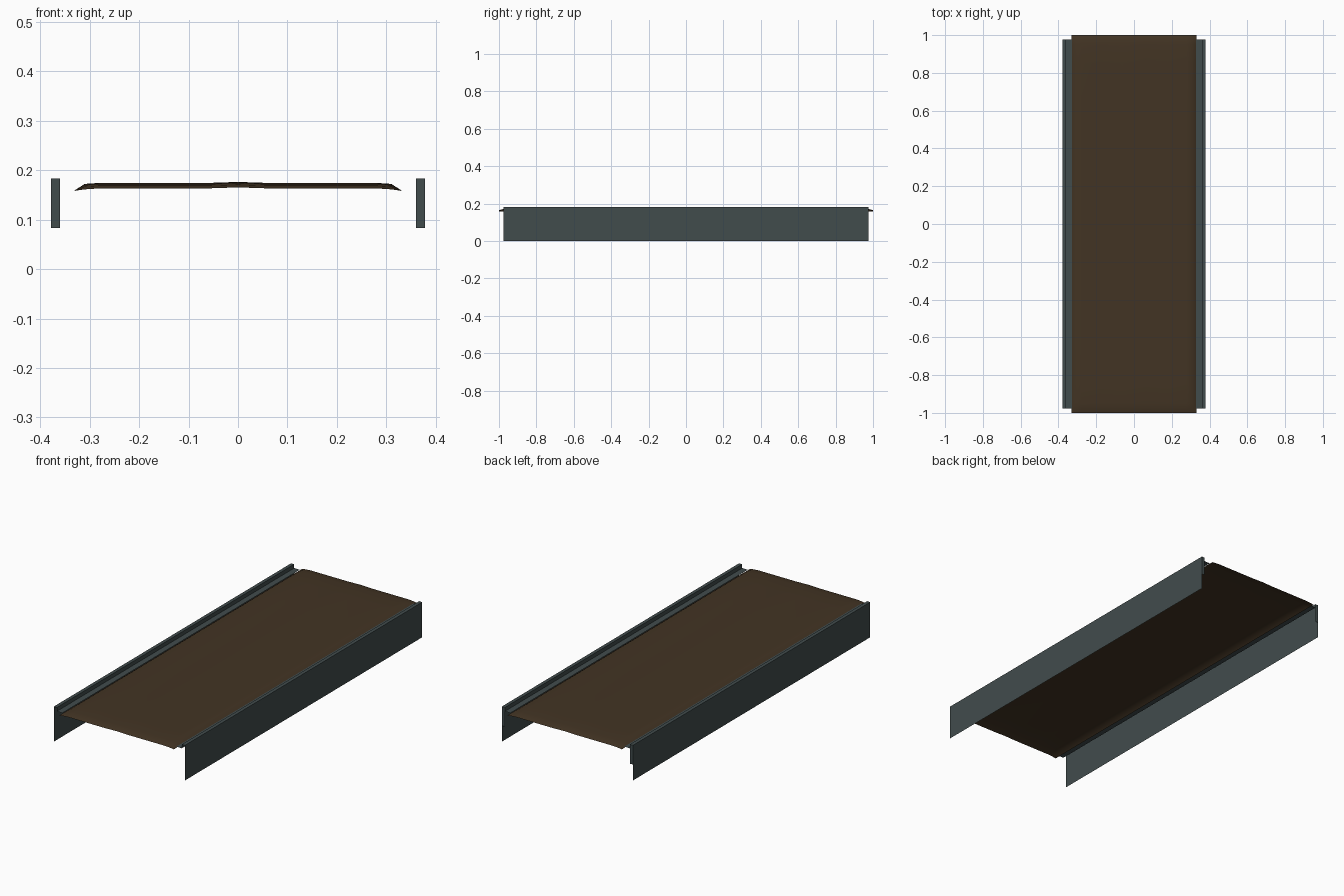
import bpy, bmesh

if "Cube" in bpy.data.objects:
    bpy.data.objects.remove(bpy.data.objects["Cube"])

def material(name, col):
    m = bpy.data.materials.new(name)
    m.diffuse_color = (*col, 1)
    m.use_nodes = True
    m.node_tree.nodes["Principled BSDF"].inputs["Base Color"].default_value = m.diffuse_color
    return m

steel = material("dark grey steel", (0.053, 0.072, 0.073))
brown = material("brown rubber", (0.055, 0.034, 0.017))

def add_object(name, bm, mat):
    me = bpy.data.meshes.new(name)
    bm.to_mesh(me)
    bm.free()
    me.materials.append(mat)
    ob = bpy.data.objects.new(name, me)
    bpy.context.collection.objects.link(ob)
    return ob

# Side rails: bent sheet profile swept along y, open in front, capped at the back
Y = 0.977
profile = [(0.378, 0.0), (0.378, 0.183), (0.36, 0.183), (0.36, 0.163), (0.328, 0.163)]
for side, name in ((1, "right_rail"), (-1, "left_rail")):
    bm = bmesh.new()
    front = [bm.verts.new((side * x, -Y, z)) for x, z in profile]
    back = [bm.verts.new((side * x, Y, z)) for x, z in profile]
    for i in range(len(profile) - 1):
        quad = [front[i], back[i], back[i + 1], front[i + 1]]
        bm.faces.new(quad if side > 0 else quad[::-1])
    cap = [bm.verts.new((side * x, Y, z)) for x, z in
           ((0.36, 0.083), (0.36, 0.183), (0.378, 0.183), (0.378, 0.083))]
    bm.faces.new(cap if side > 0 else cap[::-1])
    add_object(name, bm, steel)

# Belt: thin sheet drooping at all four edges
xs = [0.0, 0.06, 0.18, 0.28, 0.31, 0.33]
zs = [0.176, 0.174, 0.174, 0.174, 0.172, 0.159]
end_z = [0.165, 0.163, 0.163, 0.163, 0.161, 0.158]
ys = [0.0, 0.3, 0.6, 0.85, 0.95, 0.98, 1.0]
droop = [0, 0, 0, 0.05, 0.2, 0.5, 1]
cols = [(-x, a, b) for x, a, b in zip(xs, zs, end_z)][:0:-1] + list(zip(xs, zs, end_z))
rows = [(-y, d) for y, d in zip(ys, droop)][:0:-1] + list(zip(ys, droop))
bm = bmesh.new()
grid = [[bm.verts.new((x, y, a + (b - a) * d)) for x, a, b in cols] for y, d in rows]
for j in range(len(rows) - 1):
    for i in range(len(cols) - 1):
        f = bm.faces.new((grid[j][i], grid[j][i + 1], grid[j + 1][i + 1], grid[j + 1][i]))
        f.smooth = True
add_object("belt", bm, brown)
